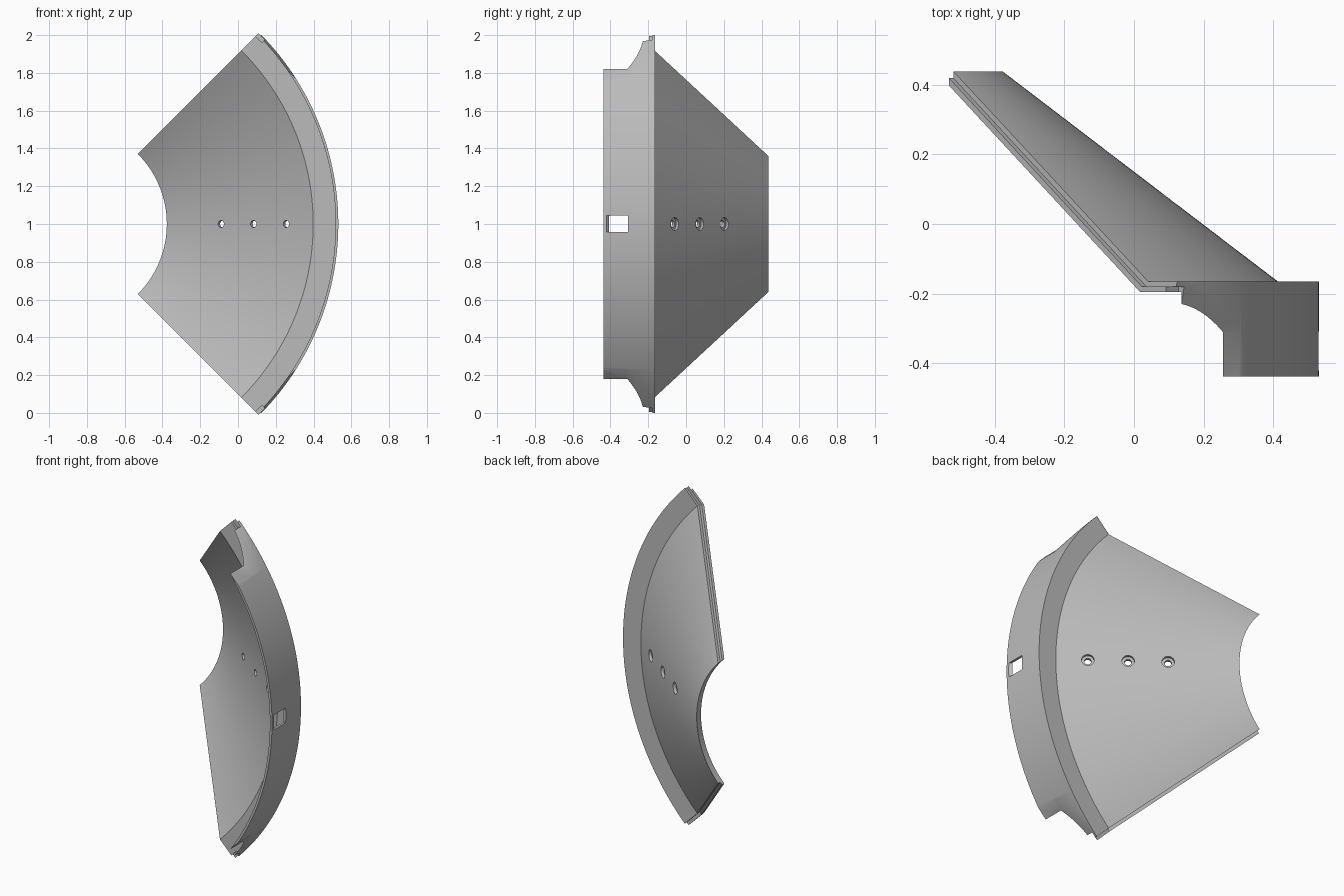
import bpy, bmesh, math
from mathutils import Vector

if "Cube" in bpy.data.objects:
    bpy.data.objects.remove(bpy.data.objects["Cube"])

CX, CZ = -0.902, 1.0          # axis of revolution runs along y
HALF = math.radians(45)
SEGS = 96

grey = bpy.data.materials.new("plain grey")
grey.diffuse_color = (0.5, 0.5, 0.5, 1)
grey.use_nodes = True
grey.node_tree.nodes["Principled BSDF"].inputs["Base Color"].default_value = grey.diffuse_color


def finish(bm, name):
    bmesh.ops.recalc_face_normals(bm, faces=bm.faces)
    me = bpy.data.meshes.new(name)
    bm.to_mesh(me)
    bm.free()
    ob = bpy.data.objects.new(name, me)
    bpy.context.collection.objects.link(ob)
    me.materials.append(grey)
    return ob


def loft(rings, name):
    """Solid through a row of matching closed loops."""
    bm = bmesh.new()
    loops = [[bm.verts.new(p) for p in ring] for ring in rings]
    n = len(loops[0])
    for a, b in zip(loops, loops[1:]):
        for i in range(n):
            j = (i + 1) % n
            bm.faces.new((a[i], a[j], b[j], b[i]))
    bm.faces.new(loops[0])
    bm.faces.new(loops[-1])
    return finish(bm, name)


def edge_prism(poly, v0, v1, side, name):
    """Prism from (distance along the cut edge, y), v is the depth inward."""
    s = math.sqrt(0.5)
    rings = [[(CX + (u + v) * s, y, CZ + side * (u - v) * s) for u, y in poly]
             for v in (v0, v1)]
    return loft(rings, name)


def drill(r, y, radius, start, end, name):
    """Cylinder along the cone normal at radius r."""
    n = Vector((0.609, 0.793, 0))
    c = Vector((CX + r, y, CZ)) + n * (start + end) / 2
    bm = bmesh.new()
    rot = n.to_track_quat('Z', 'Y').to_matrix().to_4x4()
    rot.translation = c
    bmesh.ops.create_cone(bm, cap_ends=True, segments=32, radius1=radius,
                          radius2=radius, depth=end - start, matrix=rot)
    return finish(bm, name)


# Conical panel with flat flange and rim wall, a quarter turn
profile = [(0.525, 0.397), (1.30, -0.195), (1.419, -0.195), (1.419, -0.438),
           (1.433, -0.438), (1.433, -0.165), (1.315, -0.165), (0.525, 0.438)]
rings = []
for i in range(SEGS + 1):
    a = -HALF + 2 * HALF * i / SEGS
    rings.append([(CX + r * math.cos(a), y, CZ + r * math.sin(a)) for r, y in profile])
panel = loft(rings, "cone_panel")

cutters = []
for side, tag in ((1, "top"), (-1, "bottom")):
    # Lap step along the straight edge
    lap = [(0.40, 0.514), (1.308, -0.180), (1.6, -0.180), (1.6, 0.6), (0.40, 0.6)]
    cutters.append(edge_prism(lap, -0.05, 0.018, side, tag + "_lap_cutter"))
    # Scarfed rim end flaring into the flange
    scarf = [(1.399, -0.6), (1.399, -0.31), (1.405, -0.285), (1.418, -0.23),
             (1.428, -0.185), (1.4325, -0.167), (1.6, -0.167), (1.6, -0.6)]
    cutters.append(edge_prism(scarf, -0.1, 0.5, side, tag + "_scarf_cutter"))
    # Relief at the flange tip
    tip = [(1.406, -0.3), (1.406, -0.1805), (1.6, -0.1805), (1.6, -0.3)]
    cutters.append(edge_prism(tip, -0.1, 0.05, side, tag + "_tip_cutter"))

# Three counterbored screw holes
for k, x in enumerate((-0.09, 0.082, 0.255)):
    r = x - CX
    y = 0.397 - 0.764 * (r - 0.525)
    cutters.append(drill(r, y, 0.019, -0.03, 0.025, f"hole_cutter_{k}"))
    cutters.append(drill(r, y, 0.034, 0.017, 0.08, f"counterbore_cutter_{k}"))

# Rectangular slot through the rim, one slanted side
slot = []
for z in (0.957, 1.045):
    slot.append([(0.49, -0.38, z), (0.56, -0.45, z), (0.56, -0.308, z), (0.49, -0.308, z)])
cutters.append(loft(slot, "slot_cutter"))

for c in cutters:
    m = panel.modifiers.new(c.name, 'BOOLEAN')
    m.operation = 'DIFFERENCE'
    m.solver = 'EXACT'
    m.object = c

# Apply the cuts and remove the cutters
bpy.context.view_layer.update()
deps = bpy.context.evaluated_depsgraph_get()
mesh = bpy.data.meshes.new_from_object(panel.evaluated_get(deps))
panel.modifiers.clear()
panel.data = mesh
for c in cutters:
    bpy.data.objects.remove(c, do_unlink=True)

bpy.context.view_layer.objects.active = panel
panel.select_set(True)
bpy.ops.object.shade_smooth_by_angle(angle=math.radians(20))
